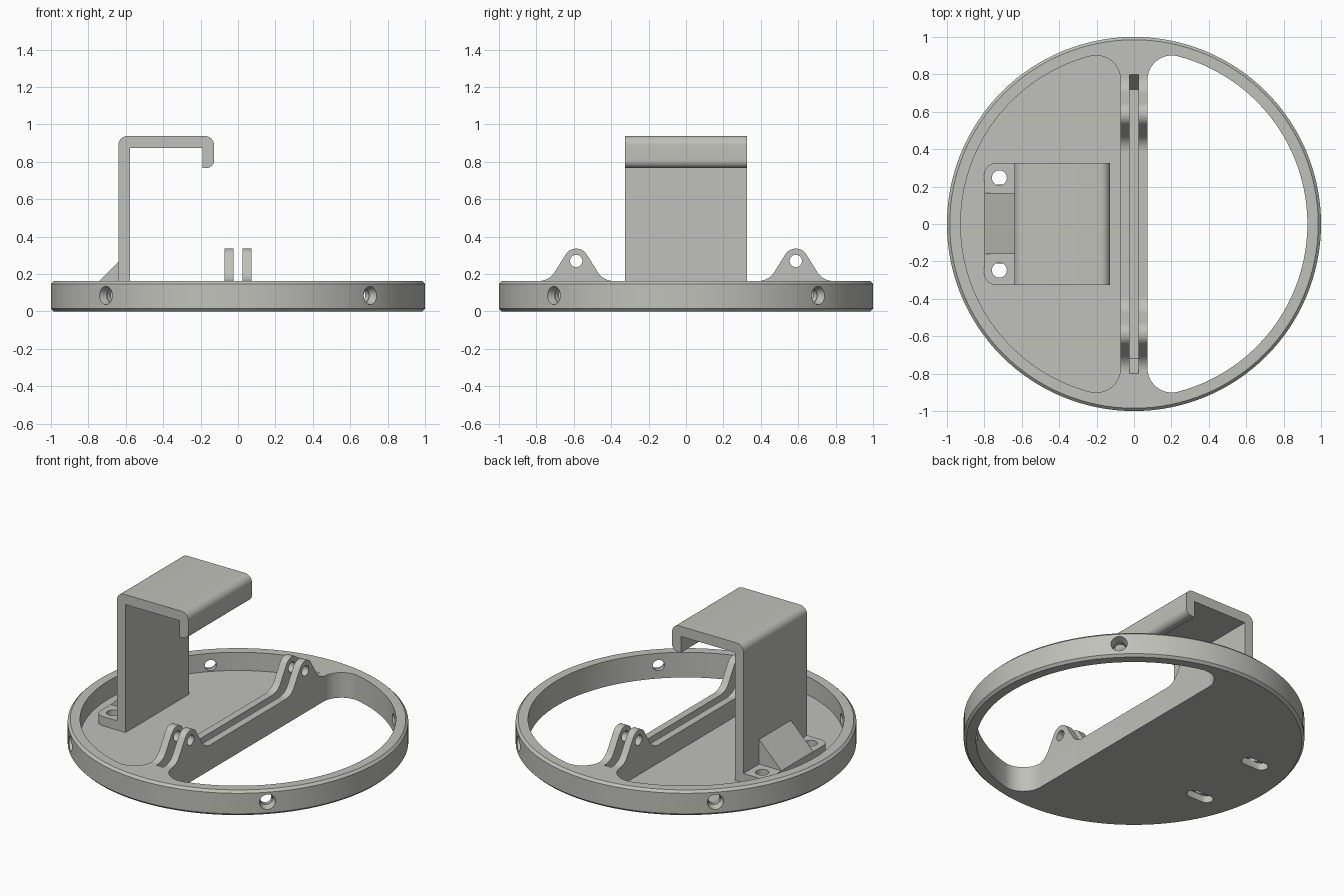
import bpy, bmesh, math
from mathutils import Vector, Matrix

if "Cube" in bpy.data.objects:
    bpy.data.objects.remove(bpy.data.objects["Cube"])

mat = bpy.data.materials.new("warm grey plastic")
mat.diffuse_color = (0.53, 0.53, 0.495, 1)
mat.use_nodes = True
mat.node_tree.nodes["Principled BSDF"].inputs["Base Color"].default_value = mat.diffuse_color


def arc(cx, cy, r, a0, a1, n=12):
    """Points on an arc, angles in degrees."""
    return [(cx + r * math.cos(math.radians(a0 + (a1 - a0) * i / n)),
             cy + r * math.sin(math.radians(a0 + (a1 - a0) * i / n))) for i in range(n + 1)]


def circle(cx, cy, r, n=32):
    return arc(cx, cy, r, 0, 360, n)[:-1]


def loft(name, layers, plane="xy"):
    """Solid through (height, outline) layers; outline lies in the given plane."""
    put = {"xy": lambda a, b, h: (a, b, h),
           "xz": lambda a, b, h: (a, h, b),
           "yz": lambda a, b, h: (h, a, b)}[plane]
    bm = bmesh.new()
    rings = [[bm.verts.new(put(a, b, h)) for a, b in pts] for h, pts in layers]
    n = len(rings[0])
    for lo, hi in zip(rings, rings[1:]):
        for i in range(n):
            j = (i + 1) % n
            bm.faces.new((lo[i], lo[j], hi[j], hi[i]))
    bm.faces.new(rings[0][::-1])
    bm.faces.new(rings[-1])
    bmesh.ops.recalc_face_normals(bm, faces=bm.faces)
    me = bpy.data.meshes.new(name)
    bm.to_mesh(me)
    bm.free()
    me.materials.append(mat)
    ob = bpy.data.objects.new(name, me)
    bpy.context.collection.objects.link(ob)
    return ob


def prism(name, pts, lo, hi, plane="xy"):
    return loft(name, [(lo, pts), (hi, pts)], plane)


def cut(ob, cutter):
    """Subtract the cutter and discard it."""
    mod = ob.modifiers.new("cut", 'BOOLEAN')
    mod.operation, mod.solver, mod.object = 'DIFFERENCE', 'EXACT', cutter
    cutter.hide_render = True
    bpy.context.view_layer.objects.active = ob
    bpy.ops.object.modifier_apply(modifier=mod.name)
    bpy.data.objects.remove(cutter)


H, FLOOR, BAR = 0.163, 0.045, 0.072   # rim height, floor top, half bar width

# Round base with chamfered rim
base = loft("base_ring", [(0, circle(0, 0, 0.985, 128)), (0.015, circle(0, 0, 1, 128)),
                          (H - 0.015, circle(0, 0, 1, 128)), (H, circle(0, 0, 0.985, 128))])

# D-shaped openings: through on the right, pocket with a floor on the left
R, f = 0.927, 0.13
cx = BAR + f
cy = math.sqrt((R - f) ** 2 - cx ** 2)
a = math.degrees(math.atan2(cy, cx))
d_shape = arc(0, 0, R, -a, a, 64) + arc(cx, cy, f, a, 180)[1:] + arc(cx, -cy, f, 180, 360 - a)[:-1]
cut(base, prism("right_cutter", d_shape, -0.1, 0.4))
cut(base, prism("left_cutter", [(-x, y) for x, y in d_shape], FLOOR, 0.4))

# Groove along the bar with sloping ends
cut(base, prism("groove_cutter", [(-0.855, 0.2445), (-0.8, H), (-0.72, FLOOR), (0.72, FLOOR),
                                  (0.8, H), (0.855, 0.2445)], -0.025, 0.025, "yz"))

# Countersunk radial screw holes through the rim
for k in range(4):
    hole = loft("rim_hole_cutter", [(0.85, circle(0, 0, 0.035)), (0.955, circle(0, 0, 0.035)),
                                    (0.956, circle(0, 0, 0.038)), (1.03, circle(0, 0, 0.056))], "yz")
    hole.data.transform(Matrix.Translation((0, 0, 0.085)))
    hole.data.transform(Matrix.Rotation(math.radians(45 + 90 * k), 4, 'Z'))
    cut(base, hole)

# Adjustment slots under the hook foot
for s in (-1, 1):
    slot = arc(-0.665, s * 0.25, 0.04, -90, 90) + arc(-0.765, s * 0.25, 0.04, 90, 270)
    cut(base, prism("floor_slot_cutter", slot, -0.1, 0.08))

parts = [base]

# Pairs of pivot lugs on the bar
t = 58
for s, end in ((-1, "front"), (1, "back")):
    c = s * 0.587
    half = arc(0, 0.27, 0.066, 90, 90 - t) + arc(0.2, H + 0.1, 0.1, 270 - t, 270)
    outline = ([(c + y, z) for y, z in half] + [(c + 0.2, H - 0.01), (c - 0.2, H - 0.01)]
               + [(c - y, z) for y, z in half[:0:-1]])
    for q, side in ((-1, "left"), (1, "right")):
        lo, hi = sorted((q * 0.025, q * BAR))
        lug = prism(f"{end}_{side}_lug", outline, lo, hi, "yz")
        cut(lug, prism("pin_cutter", circle(c, 0.27, 0.033), lo - 0.1, hi + 0.1, "yz"))
        parts.append(lug)

# Hook: upright, top plate and rounded lip
W = 0.325
profile = ([(-0.64, FLOOR)] + arc(-0.59, 0.888, 0.05, 180, 90) + arc(-0.178, 0.888, 0.05, 90, 0)
           + arc(-0.168, 0.807, 0.04, 0, -90)
           + [(-0.19, 0.767), (-0.19, 0.873), (-0.578, 0.873), (-0.578, FLOOR)])
parts.append(prism("hook", profile, -W, W, "xz"))

# Foot plate with rounded corners and two screw holes
foot = prism("hook_foot", [(-0.64, -W), (-0.64, W)] + arc(-0.74, W - 0.06, 0.06, 90, 180)
             + arc(-0.74, -W + 0.06, 0.06, 180, 270), FLOOR, 0.105)
for s in (-1, 1):
    cut(foot, prism("foot_hole_cutter", circle(-0.72, s * 0.247, 0.04), 0, 0.2))
parts.append(foot)

# Triangular gusset between foot and upright
parts.append(prism("gusset", [(-0.8, 0.104), (-0.64, 0.104), (-0.64, 0.265)], -0.16, 0.165, "xz"))

# Smooth curved walls, keep edges crisp
bpy.ops.object.select_all(action='DESELECT')
for ob in parts:
    ob.select_set(True)
bpy.context.view_layer.objects.active = base
bpy.ops.object.shade_smooth_by_angle(angle=math.radians(30))
